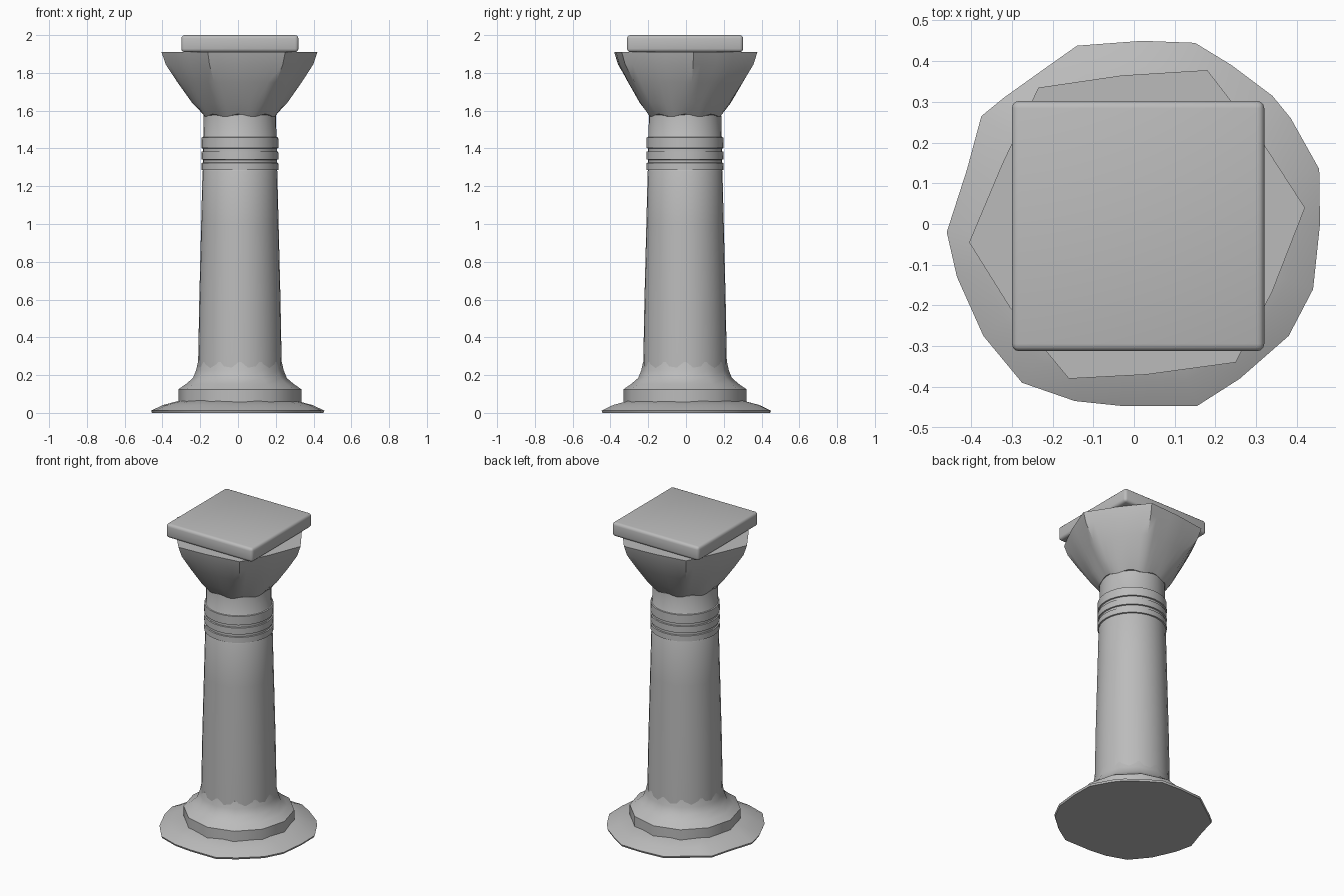
import bpy, bmesh
from math import sin, cos, pi, atan2, radians
from mathutils import Vector

if "Cube" in bpy.data.objects:
    bpy.data.objects.remove(bpy.data.objects["Cube"], do_unlink=True)

CENTRE = Vector((0.01, -0.005))

stone = bpy.data.materials.new("grey stone")
stone.use_nodes = True
GREY = (0.5, 0.5, 0.5, 1)
stone.diffuse_color = GREY
stone.node_tree.nodes["Principled BSDF"].inputs["Base Color"].default_value = GREY


def finish(bm, name, angle):
    bmesh.ops.recalc_face_normals(bm, faces=bm.faces)
    mesh = bpy.data.meshes.new(name)
    bm.to_mesh(mesh)
    bm.free()
    mesh.materials.append(stone)
    obj = bpy.data.objects.new(name, mesh)
    bpy.context.collection.objects.link(obj)
    bpy.ops.object.select_all(action="DESELECT")
    obj.select_set(True)
    bpy.context.view_layer.objects.active = obj
    bpy.ops.object.shade_smooth_by_angle(angle=radians(angle))
    return obj


def loft(name, rings, angle=35):
    """Skin a stack of equal-length closed rings and cap both ends."""
    bm = bmesh.new()
    loops = [[bm.verts.new(p) for p in ring] for ring in rings]
    n = len(loops[0])
    for low, high in zip(loops, loops[1:]):
        for i in range(n):
            j = (i + 1) % n
            bm.faces.new((low[i], low[j], high[j], high[i]))
    bm.faces.new(loops[0][::-1])
    bm.faces.new(loops[-1])
    return finish(bm, name, angle)


def lathe(name, profile, sides, angle=35):
    rings = [[(CENTRE.x + r * cos(2 * pi * i / sides),
               CENTRE.y + r * sin(2 * pi * i / sides), z) for i in range(sides)]
             for r, z in profile]
    return loft(name, rings, angle)


def subdivide(outline, steps):
    pts = [Vector(p) for p in outline]
    return [a.lerp(b, k / steps) for a, b in zip(pts, pts[1:] + pts[:1])
            for k in range(steps)]


# Spreading foot with an irregular rim
rim = [Vector(p) for p in (
    (.457, 0), (.455, .135), (.385, .26), (.34, .315), (.24, .39), (.15, .445),
    (.02, .45), (-.14, .438), (-.215, .385), (-.32, .31), (-.375, .265),
    (-.41, .135), (-.46, -.02), (-.435, -.13), (-.37, -.275), (-.275, -.39),
    (-.145, -.435), (-.03, -.447), (.155, -.447), (.26, -.38), (.38, -.275),
    (.44, -.16))]
loft("foot", [[(*(p * s), z) for p in rim]
              for s, z in ((.99, 0), (1, .012), (.86, .042), (.66, .066))], 50)

# Twelve-sided plinth flaring into the shaft
lathe("plinth", [(.326, .03), (.326, .125), (.285, .153), (.248, .185),
                 (.232, .225), (.222, .27)], 12)

# Tapering shaft with three raised bands near the top
shaft = [(.222, .2), (.221, .27), (.215, .6), (.205, 1), (.198, 1.28)]
for low, high in ((1.285, 1.325), (1.34, 1.385), (1.4, 1.46)):
    shaft += [(.196, low), (.204, low + .002), (.203, high - .002), (.196, high)]
shaft += [(.193, 1.465), (.191, 1.62)]
lathe("shaft", shaft, 32)

# Capital: a round neck opening into a skewed six-cornered top
brim = subdivide([(.42, .04), (.31, .21), (.18, .378), (-.03, .365),
                  (-.235, .335), (-.325, .145), (-.405, -.045), (-.305, -.205),
                  (-.16, -.38), (.03, -.37), (.25, -.34), (.34, -.165)], 4)
rings = []
for t, z in ((0, 1.575), (.27, 1.64), (.62, 1.75), (.9, 1.845), (1, 1.91)):
    ring = []
    for p in brim:
        neck = CENTRE + (p - CENTRE).normalized() * .194
        a = atan2(p.y, p.x)
        ring.append((*neck.lerp(p, t), z + (1 - t) ** 3 * .007 * cos(a * 8)))
    rings.append(ring)
loft("capital", rings, 40)

# Square slab with rounded edges
bm = bmesh.new()
bmesh.ops.create_cube(bm, size=1)
for v in bm.verts:
    v.co = Vector((v.co.x * .62, v.co.y * .615, v.co.z * .09 + 1.955))
    v.co.x += CENTRE.x
    v.co.y += CENTRE.y
bmesh.ops.bevel(bm, geom=bm.edges[:], offset=.018, segments=3, profile=.5,
                affect="EDGES")
finish(bm, "top_slab", 40)
